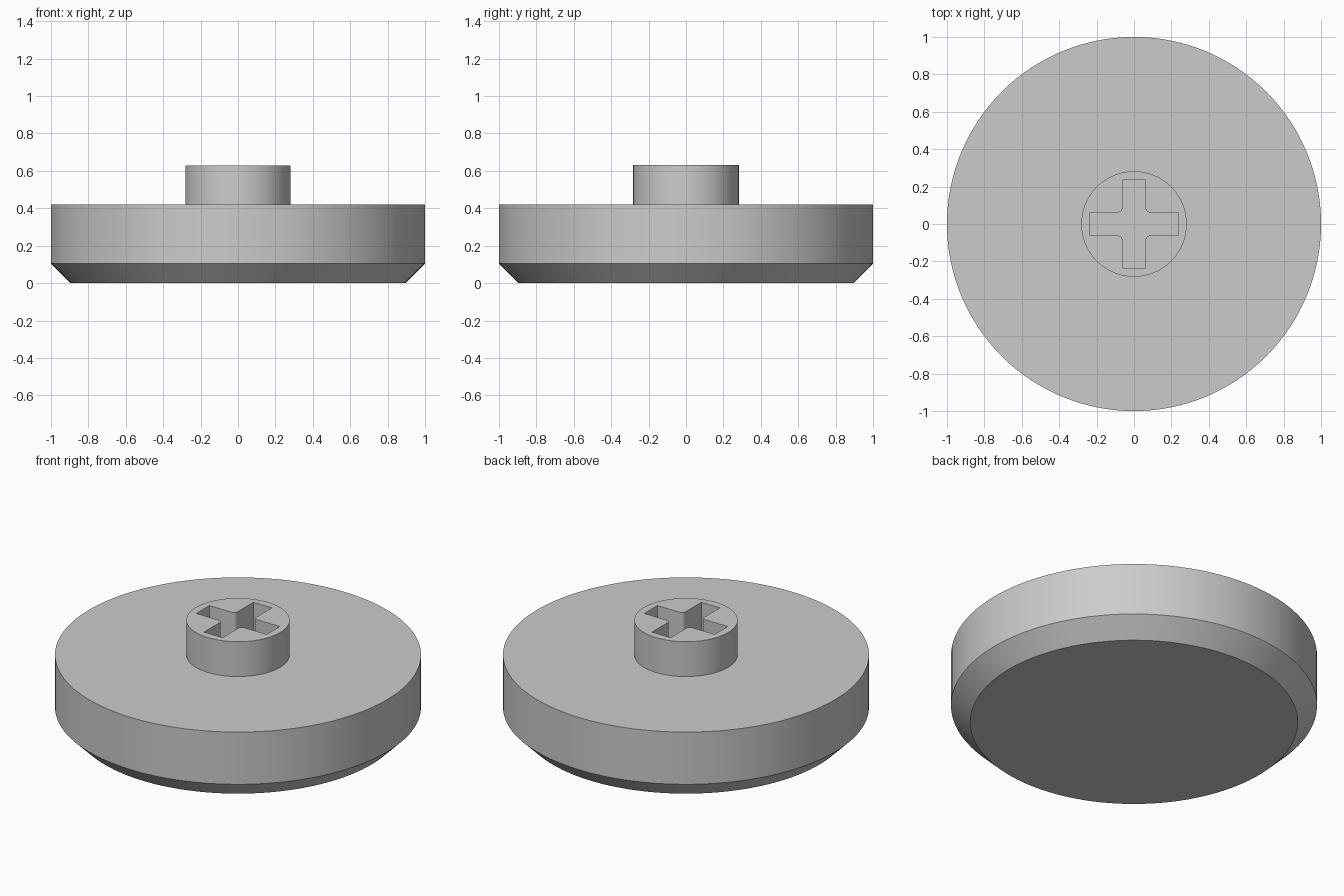
import bpy, bmesh
from math import pi, radians
from mathutils import Vector

if "Cube" in bpy.data.objects:
    bpy.data.objects.remove(bpy.data.objects["Cube"], do_unlink=True)

grey = bpy.data.materials.new("plain grey")
grey.use_nodes = True
colour = (0.6, 0.6, 0.6, 1)
grey.diffuse_color = colour
grey.node_tree.nodes["Principled BSDF"].inputs["Base Color"].default_value = colour


def add_object(name, bm):
    bmesh.ops.recalc_face_normals(bm, faces=bm.faces)
    mesh = bpy.data.meshes.new(name)
    bm.to_mesh(mesh)
    bm.free()
    mesh.materials.append(grey)
    obj = bpy.data.objects.new(name, mesh)
    bpy.context.collection.objects.link(obj)
    return obj


def turned(name, profile, sides):
    """Stack of rings (radius, height) joined into a capped round solid."""
    bm = bmesh.new()
    rings = []
    for radius, z in profile:
        ring = bmesh.ops.create_circle(bm, segments=sides, radius=radius)["verts"]
        for v in ring:
            v.co.z = z
        rings.append(ring)
    for low, high in zip(rings, rings[1:]):
        for i in range(sides):
            j = (i + 1) % sides
            bm.faces.new((low[i], low[j], high[j], high[i]))
    bm.faces.new(rings[0])
    bm.faces.new(rings[-1])
    return add_object(name, bm)


def cross_cutter(reach, half, bottom, top):
    """Cross-shaped prism with rounded inner corners."""
    bm = bmesh.new()
    outline = []
    for turn in range(4):
        for x, y in ((half, -half), (reach, -half), (reach, half)):
            for _ in range(turn):
                x, y = -y, x
            outline.append(bm.verts.new((x, y, bottom)))
    face = bm.faces.new(outline)
    new = bmesh.ops.extrude_face_region(bm, geom=[face])["geom"]
    for v in new:
        if isinstance(v, bmesh.types.BMVert):
            v.co.z = top

    def is_inner(e):
        a, b = e.verts
        upright = abs(a.co.z - b.co.z) > 0.01
        return upright and abs(a.co.x) < half + 0.01 and abs(a.co.y) < half + 0.01

    bmesh.ops.bevel(bm, geom=[e for e in bm.edges if is_inner(e)], offset=0.022,
                    segments=4, profile=0.5, affect="EDGES")
    return add_object("cross_cutter", bm)


# Chamfered disc
disc = turned("round_plate", [(0.895, 0), (1, 0.105), (1, 0.42)], 128)

# Stem with a cross-shaped socket down to the plate
stem = turned("socket_stem", [(0.282, 0.40), (0.282, 0.63)], 96)
cutter = cross_cutter(0.235, 0.062, 0.3, 0.8)
cutter.hide_render = True
cut = stem.modifiers.new("socket", "BOOLEAN")
cut.operation = "DIFFERENCE"
cut.solver = "EXACT"
cut.object = cutter
bpy.ops.object.select_all(action="DESELECT")
bpy.context.view_layer.objects.active = stem
stem.select_set(True)
bpy.ops.object.modifier_apply(modifier=cut.name)
bpy.data.objects.remove(cutter, do_unlink=True)

# Smooth round sides, sharp rims
disc.select_set(True)
bpy.ops.object.shade_smooth_by_angle(angle=radians(30))
